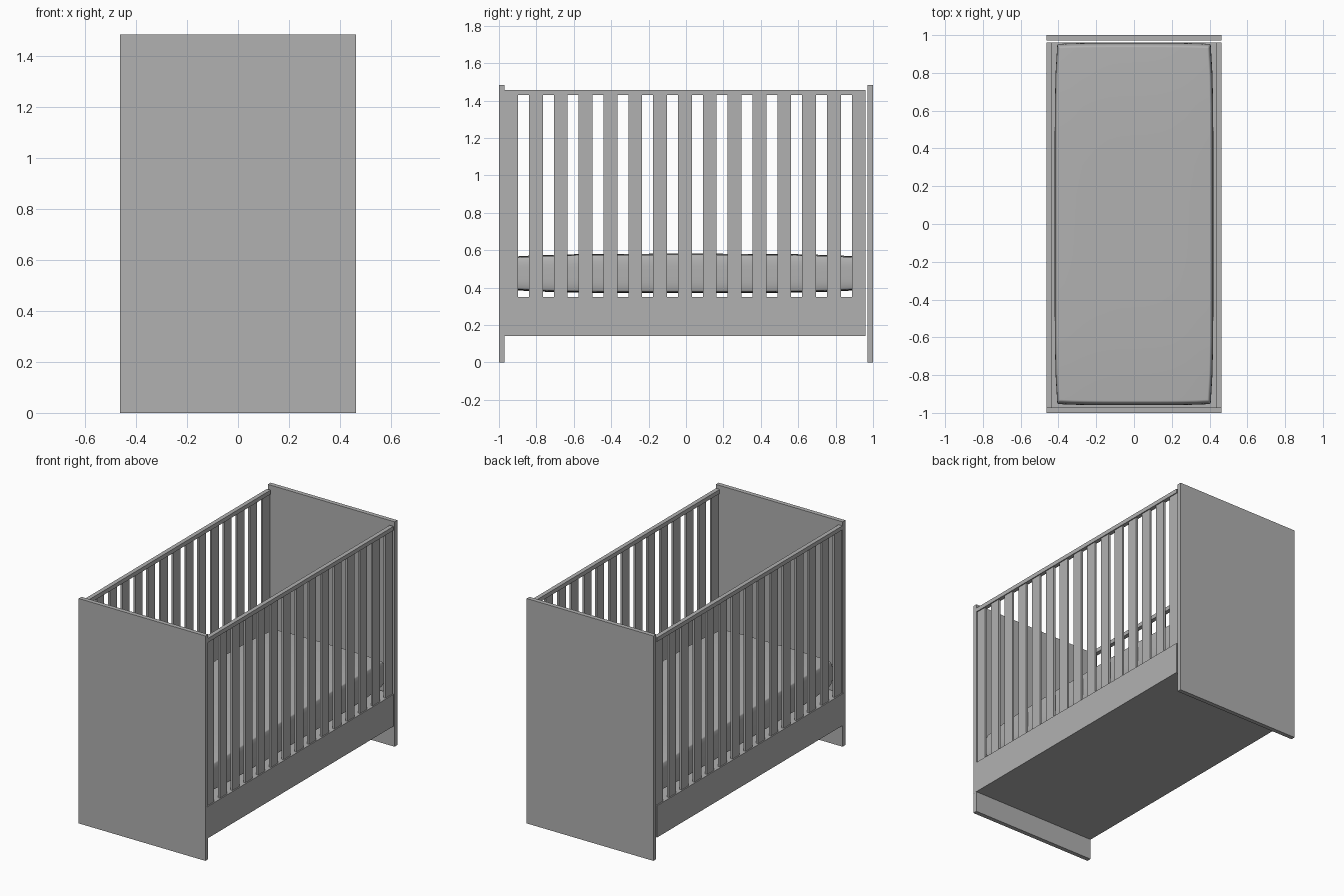
import bpy, bmesh
from math import radians

if "Cube" in bpy.data.objects:
    bpy.data.objects.remove(bpy.data.objects["Cube"])

# Mid-grey finish shared by every part
grey = bpy.data.materials.new("mid_grey")
grey.diffuse_color = (0.44, 0.44, 0.44, 1)
grey.use_nodes = True
grey.node_tree.nodes["Principled BSDF"].inputs["Base Color"].default_value = grey.diffuse_color


def box(name, x0, x1, y0, y1, z0, z1):
    bpy.ops.mesh.primitive_cube_add(size=1, location=((x0 + x1) / 2, (y0 + y1) / 2, (z0 + z1) / 2))
    ob = bpy.context.object
    ob.name = name
    ob.scale = (x1 - x0, y1 - y0, z1 - z0)
    bpy.ops.object.transform_apply(location=False, rotation=False, scale=True)
    ob.data.materials.append(grey)
    return ob


# End panels
box("front_end_panel", -0.462, 0.462, -1.0, -0.971, 0, 1.483)
box("back_end_panel", -0.462, 0.462, 0.971, 1.0, 0, 1.483)

# Solid base under the mattress
box("base", -0.463, 0.463, -0.999, 0.961, 0.14, 0.35)

# Slatted sides: 15 thin slats set into a top rail on each
SLATS, WIDTH, START, END = 15, 0.074, -0.972, 0.961
pitch = (END - WIDTH - START) / (SLATS - 1)
for side, s in (("left", -1), ("right", 1)):
    x0, x1 = sorted((s * 0.441, s * 0.455))
    for i in range(SLATS):
        y = START + i * pitch
        box(f"{side}_slat_{i + 1}", x0, x1, y, y + WIDTH, 0.35, 1.43)
    x0, x1 = sorted((s * 0.434, s * 0.462))
    box(f"{side}_top_rail", x0, x1, START, END, 1.43, 1.457)

# Softly puffed mattress with rounded edges
bm = bmesh.new()
bmesh.ops.create_cube(bm, size=2)
bmesh.ops.subdivide_edges(bm, edges=bm.edges[:], cuts=11, use_grid_fill=True)
for v in bm.verts:
    a, b, c = v.co
    v.co = (a * (0.42 - 0.014 * b ** 6 - 0.010 * c ** 4),
            b * (0.959 - 0.006 * a ** 4 - 0.016 * c ** 4),
            0.476 + c * (0.105 - 0.016 * b ** 4 - 0.006 * a ** 4))
mesh = bpy.data.meshes.new("mattress")
bm.to_mesh(mesh)
bm.free()
mesh.materials.append(grey)
mattress = bpy.data.objects.new("mattress", mesh)
bpy.context.collection.objects.link(mattress)
bevel = mattress.modifiers.new("soft_edges", 'BEVEL')
bevel.width = 0.008
bevel.segments = 3
bevel.limit_method = 'ANGLE'
bevel.angle_limit = radians(30)
bevel.harden_normals = True
bpy.ops.object.select_all(action='DESELECT')
mattress.select_set(True)
bpy.context.view_layer.objects.active = mattress
bpy.ops.object.shade_smooth()
